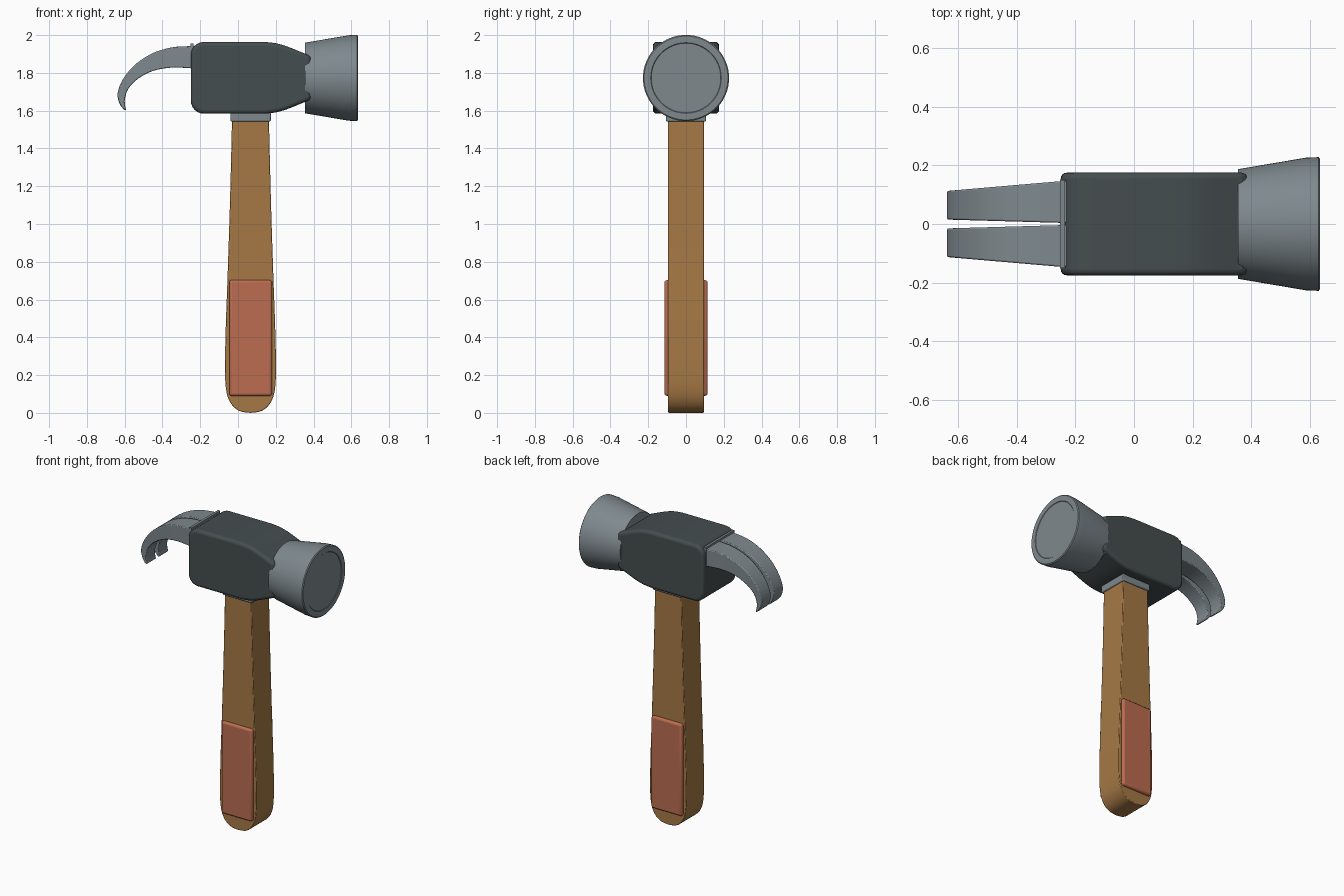
import bpy, bmesh, math
from mathutils import Vector

if "Cube" in bpy.data.objects:
    bpy.data.objects.remove(bpy.data.objects["Cube"])


def material(name, rgb):
    m = bpy.data.materials.new(name)
    m.diffuse_color = (*rgb, 1)
    m.use_nodes = True
    m.node_tree.nodes["Principled BSDF"].inputs["Base Color"].default_value = m.diffuse_color
    return m


wood = material("wood", (0.38, 0.19, 0.06))
rubber = material("rubber", (0.5, 0.15, 0.08))
dark = material("dark_steel", (0.06, 0.075, 0.077))
steel = material("steel", (0.21, 0.25, 0.27))


def smooth_path(pts, n=4):
    """Catmull-Rom points through a short list of tuples."""
    p = [Vector(q) for q in pts]
    p = [2 * p[0] - p[1]] + p + [2 * p[-1] - p[-2]]
    out = []
    for i in range(1, len(p) - 2):
        a, b, c, d = p[i - 1:i + 3]
        for k in range(n):
            t = k / n
            out.append(0.5 * (2 * b + (c - a) * t + (2 * a - 5 * b + 4 * c - d) * t * t
                              + (3 * b - a - 3 * c + d) * t ** 3))
    return out + [p[-2]]


def finish(name, bm, mat, bevel=0, segments=3, angle=50):
    bmesh.ops.recalc_face_normals(bm, faces=bm.faces)
    me = bpy.data.meshes.new(name)
    bm.to_mesh(me)
    bm.free()
    me.materials.append(mat)
    ob = bpy.data.objects.new(name, me)
    bpy.context.collection.objects.link(ob)
    bpy.ops.object.select_all(action='DESELECT')
    bpy.context.view_layer.objects.active = ob
    ob.select_set(True)
    bpy.ops.object.shade_smooth_by_angle(angle=math.radians(35))
    if bevel:
        b = ob.modifiers.new("bevel", 'BEVEL')
        b.width, b.segments = bevel, segments
        b.limit_method, b.angle_limit = 'ANGLE', math.radians(angle)
    return ob


def loft(name, rings, mat, **kw):
    """Closed skin over equal-sized rings of points."""
    bm = bmesh.new()
    rows = [[bm.verts.new(v) for v in r] for r in rings]
    n = len(rows[0])
    for a, b in zip(rows, rows[1:]):
        for i in range(n):
            bm.faces.new((a[i], a[(i + 1) % n], b[(i + 1) % n], b[i]))
    bm.faces.new(rows[0])
    bm.faces.new(rows[-1][::-1])
    return finish(name, bm, mat, **kw)


def slab(name, profile, half, mat, **kw):
    """Side profile (x, z) extruded across y."""
    return loft(name, [[(x, y, z) for x, z in profile] for y in (-half, half)], mat, **kw)


def box(name, lo, hi, mat, **kw):
    prof = [(lo[0], lo[2]), (hi[0], lo[2]), (hi[0], hi[2]), (lo[0], hi[2])]
    return slab(name, prof, hi[1], mat, **kw)


# handle: half width against height, rounded butt
CX = 0.066
side = smooth_path([(0.0, 0.0), (0.055, 0.009), (0.098, 0.042), (0.126, 0.105), (0.135, 0.22),
                    (0.131, 0.45), (0.122, 0.7), (0.109, 1.1), (0.099, 1.5), (0.098, 1.62)])
handle = [(CX + w, z) for w, z in side] + [(CX - w, z) for w, z in side[:0:-1]]
slab("handle", handle, 0.094, wood, bevel=0.004, segments=2)

# grip pads and collar
box("grip", (-0.046, -0.114, 0.09), (0.18, 0.114, 0.703), rubber, bevel=0.013)
box("collar", (-0.04, -0.106, 1.543), (0.174, 0.106, 1.62), steel, bevel=0.006, segments=2)

# head body: upper half of the side profile, mirrored about the head axis
ZC = 1.774
r = 0.07
top = [(-0.25 + r - r * math.cos(a), 0.19 - r + r * math.sin(a))
       for a in [math.radians(15 * i) for i in range(7)]]
top += smooth_path([(0.14, 0.19), (0.20, 0.183), (0.26, 0.166), (0.33, 0.138), (0.387, 0.115)], 3)
body = [(x, ZC + h) for x, h in top] + [(x, ZC - h) for x, h in reversed(top)]
slab("head_body", body, 0.175, dark, bevel=0.042, segments=4)

# striking head: turned profile along x, shallow inset on the face
turned = [(0.355, 0.187), (0.585, 0.226), (0.63, 0.228), (0.635, 0.222), (0.635, 0.187), (0.632, 0.184)]
N = 64
loft("striking_face",
     [[(x, q * math.cos(2 * math.pi * i / N), 1.773 + q * math.sin(2 * math.pi * i / N))
       for i in range(N)] for x, q in turned], steel)

# claw: two curved prongs narrowing to the tip (outer x, z, inner x, z)
curve = smooth_path([(-0.25, 1.942, -0.25, 1.825), (-0.35, 1.935, -0.35, 1.828),
                     (-0.45, 1.905, -0.445, 1.812), (-0.54, 1.848, -0.525, 1.772),
                     (-0.605, 1.773, -0.578, 1.72), (-0.637, 1.695, -0.598, 1.665),
                     (-0.627, 1.637, -0.598, 1.63), (-0.602, 1.603, -0.592, 1.603)])
rings = []
for i, (ox, oz, ix, iz) in enumerate([(-0.2, 1.942, -0.2, 1.825)] + [tuple(c) for c in curve]):
    t = max(0, (-0.25 - ox) / 0.388)
    y0, y1 = 0.004 + 0.011 * t, 0.146 - 0.033 * t
    rings.append([(ox, y0, oz), (ox, y1, oz), (ix, y1, iz), (ix, y0, iz)])
claw = loft("claw", rings, steel, bevel=0.005, segments=2)
claw.modifiers.new("mirror", 'MIRROR').use_axis = (False, True, False)

# thin lip where the claw meets the body
box("claw_lip", (-0.252, -0.15, 1.822), (-0.236, 0.15, 1.955), steel)
